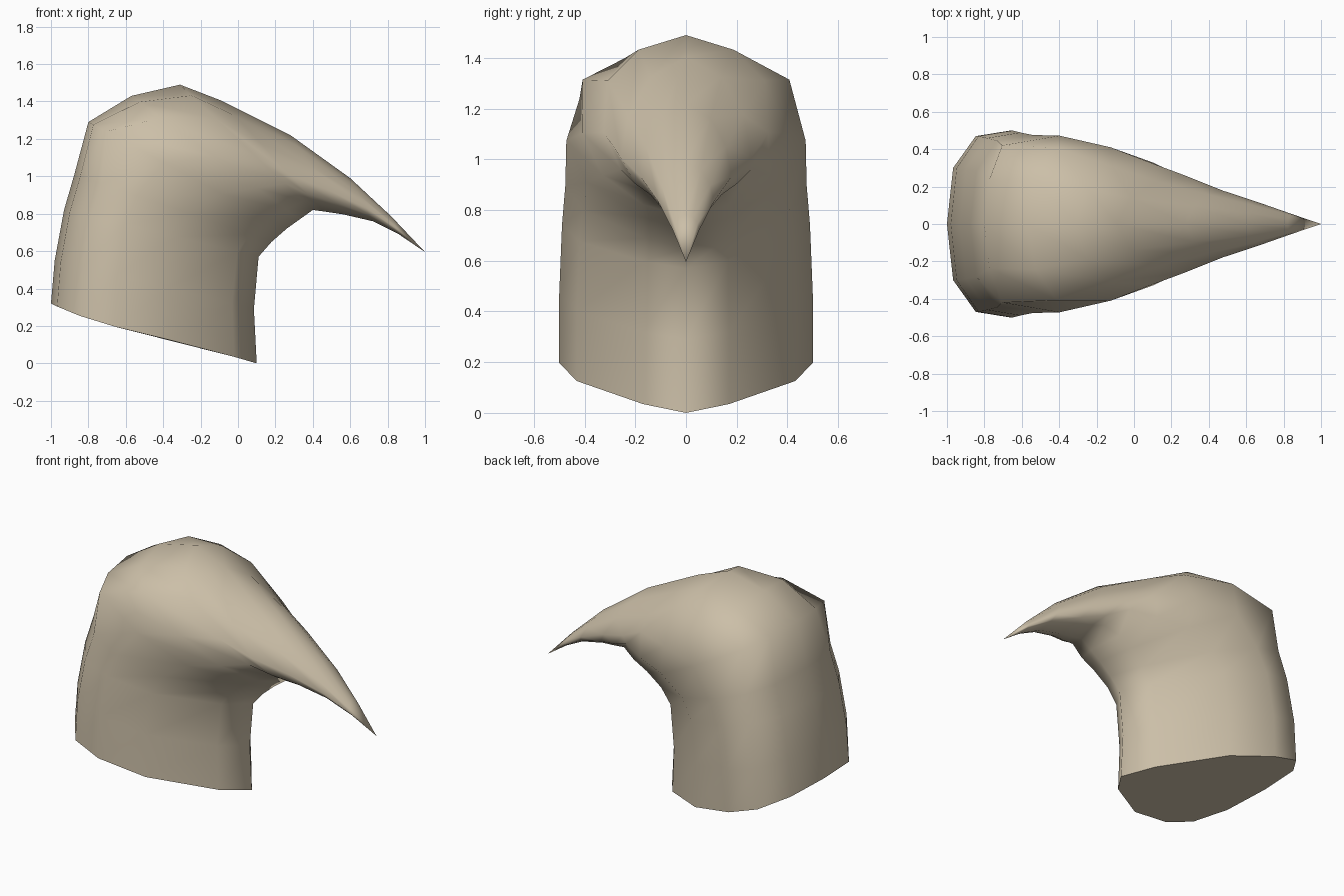
import bpy, bmesh

if "Cube" in bpy.data.objects:
    bpy.data.objects.remove(bpy.data.objects["Cube"])

# One flat horn colour
mat = bpy.data.materials.new("tan_horn")
mat.diffuse_color = (0.60, 0.52, 0.39, 1)
mat.use_nodes = True
mat.node_tree.nodes["Principled BSDF"].inputs["Base Color"].default_value = mat.diffuse_color

# Half cross-sections: (position from inner to outer edge, width factor)
NECK = [(0, 0), (.11, .34), (.425, .86), (.69, 1), (.86, .94), (.97, .6), (1, 0)]
HEAD = [(0, 0), (.09, .36), (.33, .82), (.62, 1), (.91, .89), (.975, .5), (1, 0)]
CREST = [(0, 0), (.08, .42), (.25, .80), (.50, 1), (.82, 1), (.95, .60), (1, 0)]
BEAK = [(0, 0), (.06, .46), (.15, .78), (.32, 1), (.6, .88), (.86, .54), (1, 0)]
PROFILES = [NECK, HEAD, CREST, BEAK, BEAK]

# Rings from base to beak: outer x, z, inner x, z, half width, profile blend
RINGS = [
    (-1.00, .32, .10, .00, .50, 0),
    (-.98, .55, .085, .29, .50, 0),
    (-.93, .82, .11, .57, .489, 0),
    (-.875, 1.01, .18, .65, .476, .08),
    (-.80, 1.29, .26, .72, .472, 1),
    (-.57, 1.43, .33, .77, .41, 1.95),
    (-.31, 1.49, .40, .82, .325, 2.4),
    (-.09, 1.405, .46, .812, .257, 2.95),
    (.28, 1.22, .56, .797, .18, 3),
    (.60, .99, .72, .76, .11, 3),
    (.82, .785, .86, .69, .052, 3),
]
TIP = (1.0, 0, .595)


def ring_points(ox, oz, ix, iz, w, k, sag=0):
    half = []
    p = int(k)
    for (ta, wa), (tb, wb) in zip(PROFILES[p], PROFILES[p + 1]):
        t, f = ta + (tb - ta) * (k - p), wa + (wb - wa) * (k - p)
        z = iz + (oz - iz) * t - sag * t ** 3 * (1 - t)
        half.append((ix + (ox - ix) * t, w * f, z))
    return half + [(x, -y, z) for x, y, z in half[-2:0:-1]]


# Curved neck and hooked point, lofted through the rings
bm = bmesh.new()
loops = [[bm.verts.new(p) for p in ring_points(*r, sag=.24 if i == 0 else 0)]
         for i, r in enumerate(RINGS)]
n = len(loops[0])
for a, b in zip(loops, loops[1:]):
    for i in range(n):
        j = (i + 1) % n
        bm.faces.new((a[i], a[j], b[j], b[i]))
tip = bm.verts.new(TIP)
for i in range(n):
    bm.faces.new((loops[-1][i], loops[-1][(i + 1) % n], tip))
base = bm.faces.new(loops[0])
bmesh.ops.recalc_face_normals(bm, faces=bm.faces)

# Smooth body with a sharp flat base
for f in bm.faces:
    f.smooth = f is not base
for e in base.edges:
    e.smooth = False
base.smooth = False

mesh = bpy.data.meshes.new("hooked_horn")
bm.to_mesh(mesh)
bm.free()
mesh.materials.append(mat)
obj = bpy.data.objects.new("hooked_horn", mesh)
bpy.context.collection.objects.link(obj)
